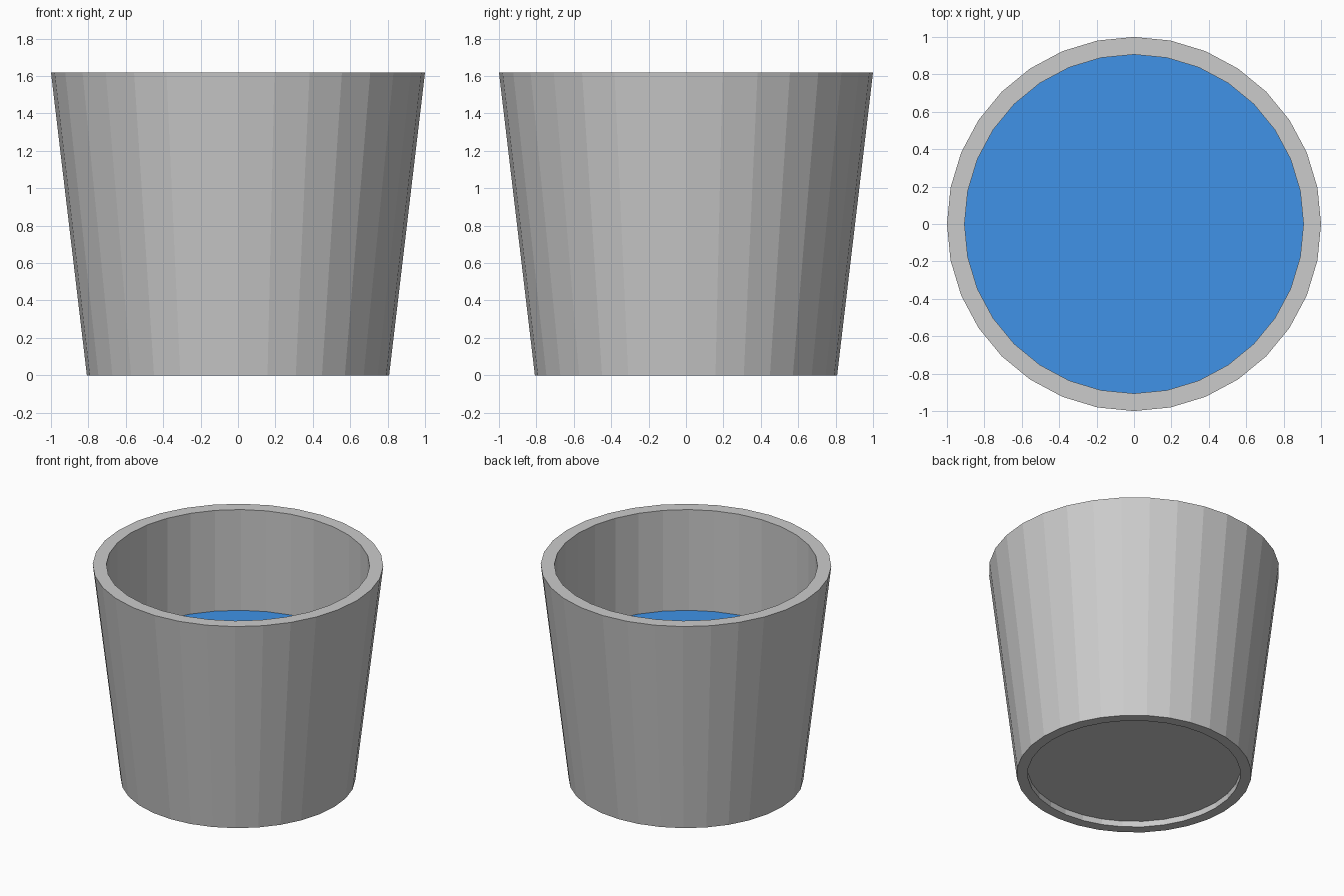
import bpy, bmesh
from mathutils import Vector

if "Cube" in bpy.data.objects:
    bpy.data.objects.remove(bpy.data.objects["Cube"])

SIDES = 32
HEIGHT = 1.62
R_BOTTOM, R_TOP = 0.808, 1.0
RIM = 0.906          # recess radius as a fraction of the outer radius
WATER_Z = 0.855
FOOT_DEPTH = 0.044


def recess(bm, face, scale, shift):
    """Inset an end cap, then push the inner face straight in along z."""
    centre = face.calc_center_median()
    inner = bmesh.ops.extrude_discrete_faces(bm, faces=[face])["faces"][0]
    for v in inner.verts:
        v.co = centre + (v.co - centre) * scale
    floor = bmesh.ops.extrude_discrete_faces(bm, faces=[inner])["faces"][0]
    bmesh.ops.translate(bm, verts=floor.verts, vec=Vector((0, 0, shift)))
    return floor


# Tapered bucket body
bm = bmesh.new()
rings = []
bmesh.ops.create_cone(bm, cap_ends=True, segments=SIDES, radius1=R_BOTTOM,
                      radius2=R_TOP, depth=HEIGHT)
bmesh.ops.translate(bm, verts=bm.verts, vec=(0, 0, HEIGHT / 2))

# Straight-sided well on top, shallow foot recess below
bm.normal_update()
top = next(f for f in bm.faces if f.normal.z > 0.9)
water = recess(bm, top, RIM, WATER_Z - HEIGHT)
bottom = next(f for f in bm.faces
              if all(abs(v.co.z) < 1e-5 for v in f.verts))
recess(bm, bottom, RIM, FOOT_DEPTH)
water.material_index = 1

mesh = bpy.data.meshes.new("bucket")
bm.to_mesh(mesh)
bm.free()
bucket = bpy.data.objects.new("bucket", mesh)
bpy.context.collection.objects.link(bucket)

# Blue water surface
blue = bpy.data.materials.new("water_blue")
blue.diffuse_color = (0.05, 0.29, 0.8, 1)
blue.use_nodes = True
blue.node_tree.nodes["Principled BSDF"].inputs["Base Color"].default_value = blue.diffuse_color
mesh.materials.append(None)
mesh.materials.append(blue)
# Keep the water slot on the floor face only
for p in mesh.polygons:
    is_water = len(p.vertices) == SIDES and p.normal.z > 0.9
    p.material_index = 1 if is_water else 0
